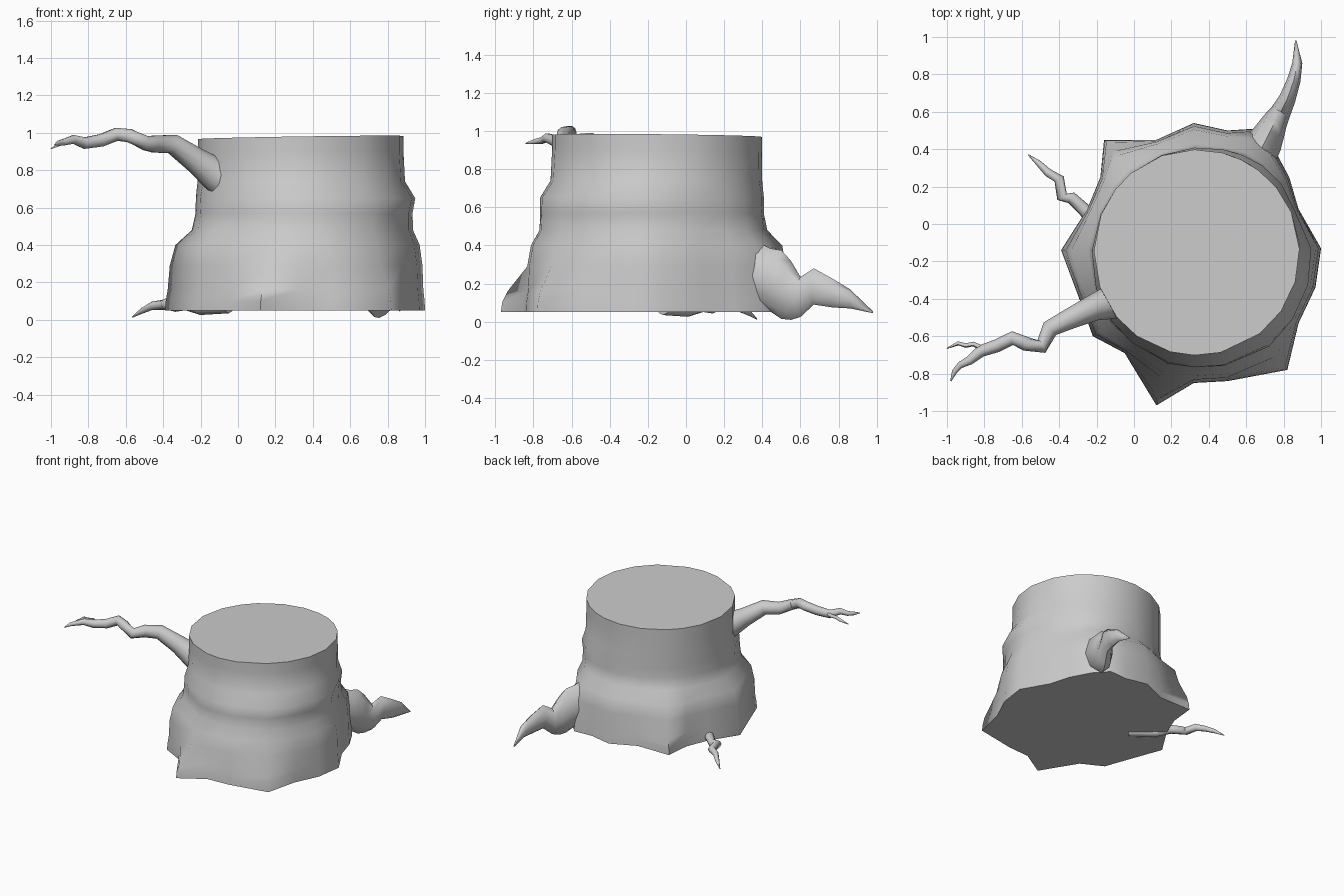
import bpy, bmesh, math
from mathutils import Vector

if "Cube" in bpy.data.objects:
    bpy.data.objects.remove(bpy.data.objects["Cube"])

CX, CY, TOP_R = 0.335, -0.152, 0.55


def finish(name, bm, angle):
    bmesh.ops.recalc_face_normals(bm, faces=bm.faces)
    me = bpy.data.meshes.new(name)
    bm.to_mesh(me)
    bm.free()
    ob = bpy.data.objects.new(name, me)
    bpy.context.collection.objects.link(ob)
    bpy.ops.object.select_all(action='DESELECT')
    ob.select_set(True)
    bpy.context.view_layer.objects.active = ob
    bpy.ops.object.shade_smooth_by_angle(angle=math.radians(angle))
    return ob


def skin(bm, rings):
    """Bridge successive vertex rings and fan-cap both ends."""
    loops = [[bm.verts.new(p) for p in ring] for ring in rings]
    n = len(loops[0])
    for a, b in zip(loops, loops[1:]):
        for i in range(n):
            j = (i + 1) % n
            bm.faces.new((a[i], a[j], b[j], b[i]))
    for loop in (loops[0], loops[-1]):
        mid = bm.verts.new(sum((v.co for v in loop), Vector()) / n)
        for i in range(n):
            bm.faces.new((loop[i], loop[(i + 1) % n], mid))


def limb(name, path, sides=8, upright=False):
    """Tapered tube; each path point is x, y, z, half width, half height."""
    pts = [Vector(p[:3]) for p in path]
    rings = []
    for i, p in enumerate(path):
        t = pts[min(i + 1, len(pts) - 1)] - pts[max(i - 1, 0)]
        if upright:
            t.z = 0
        t.normalize()
        side = t.cross(Vector((0, 0, 1))).normalized()
        up = side.cross(t)
        rings.append([pts[i] + side * p[3] * math.cos(a) + up * p[4] * math.sin(a)
                      for a in (2 * math.pi * k / sides for k in range(sides))])
    bm = bmesh.new()
    skin(bm, rings)
    return finish(name, bm, 60)


# Trunk: round top flowing into an irregular flared foot
foot = [(1.0, -.13), (.88, .08), (.83, .25), (.75, .40), (.65, .51), (.50, .50),
        (.32, .54), (.12, .45), (-.16, .45), (-.18, .25), (-.25, .08),
        (-.39, -.14), (-.30, -.38), (-.22, -.60), (-.05, -.69), (.12, -.97),
        (.32, -.85), (.50, -.84), (.82, -.78), (.88, -.53), (.97, -.34)]
# height, share of flare kept, largest flare, how much it favours the front right
levels = [(.05, 1, 1, 0), (.10, .98, 1, 0), (.16, .92, .26, 0), (.29, .88, .15, 0),
          (.40, .75, .12, 0), (.48, .5, .08, .7), (.57, .5, .085, 1),
          (.65, .7, .075, 1), (.74, .1, .01, 1), (.90, 0, 0, 0), (.975, 0, 0, 0)]
rings = []
for z, keep, limit, lean in levels:
    ring = []
    for x, y in foot:
        dx, dy = x - CX, y - CY
        dist, ang = math.hypot(dx, dy), math.atan2(dy, dx)
        facing = .5 + .5 * math.cos(ang + math.pi / 4)
        flare = min((dist - TOP_R) * keep, limit) * (1 - lean + lean * facing)
        r = TOP_R + flare
        tilt = .01 * math.cos(ang + .6) if z > .95 else 0
        ring.append((CX + r * math.cos(ang), CY + r * math.sin(ang), z + tilt))
    rings.append(ring)
bm = bmesh.new()
skin(bm, rings)
finish("trunk", bm, 75)

# Crooked branch and its twig
limb("branch", [(x, y, z, r, r) for x, y, z, r in [
    (-.06, -.40, .74, .105), (-.13, -.42, .785, .09), (-.22, -.45, .85, .07),
    (-.35, -.51, .94, .055), (-.45, -.56, .94, .047), (-.495, -.655, .945, .04),
    (-.58, -.64, .985, .038), (-.65, -.61, .992, .037), (-.73, -.65, .96, .035),
    (-.82, -.68, .945, .032), (-.88, -.73, .965, .024), (-.93, -.755, .95, .018),
    (-.96, -.79, .945, .014), (-.98, -.84, .935, .003)]], 10)
limb("twig", [(x, y, z, r, r) for x, y, z, r in [
    (-.80, -.67, .95, .014), (-.86, -.642, .955, .013), (-.90, -.65, .95, .012),
    (-.94, -.638, .945, .011), (-1.0, -.665, .915, .003)]], 6)

# Thin root on the left
limb("small_root", [(x, y, z, r, r) for x, y, z, r in [
    (-.05, -.12, .075, .04), (-.20, .01, .068, .042), (-.28, .09, .085, .034),
    (-.335, .14, .075, .032), (-.385, .145, .085, .03), (-.40, .24, .08, .028),
    (-.46, .275, .075, .022), (-.51, .325, .05, .016), (-.565, .37, .015, .003)]], 8)

# Heavy root at the back right, with upright cross-sections
limb("large_root", [
    (.58, .20, .28, .12, .17), (.66, .37, .25, .105, .17), (.70, .44, .22, .095, .165),
    (.73, .50, .195, .08, .18), (.755, .55, .165, .068, .155), (.785, .60, .13, .055, .105),
    (.82, .67, .185, .045, .095), (.855, .77, .15, .036, .075),
    (.873, .86, .12, .027, .05), (.865, .98, .05, .004, .005)], 8, True)
